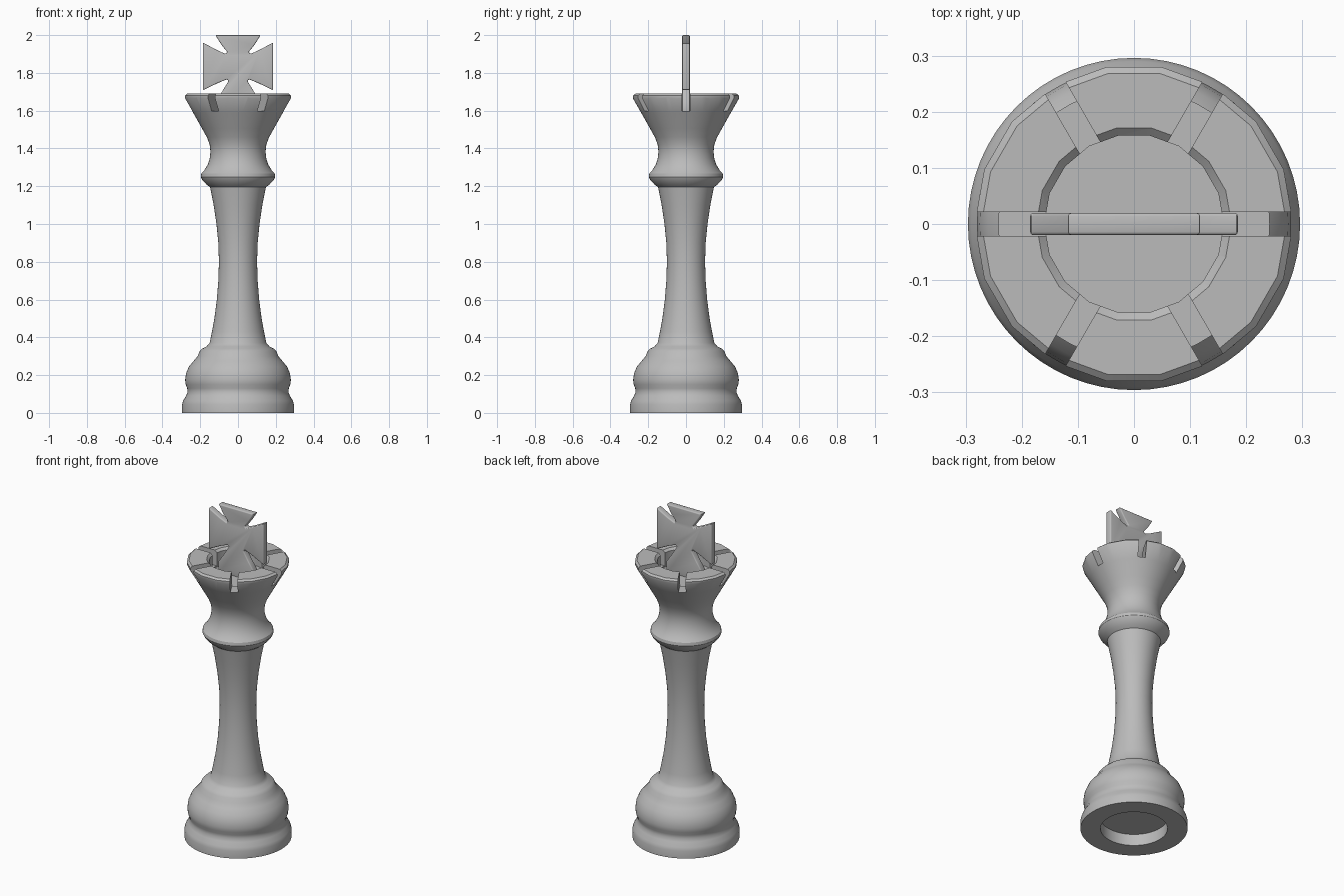
import bpy, bmesh, math
from mathutils import Matrix

cube = bpy.data.objects.get("Cube")
if cube:
    bpy.data.objects.remove(cube, do_unlink=True)

grey = bpy.data.materials.new("plain grey")
grey.use_nodes = True
grey.diffuse_color = (0.5, 0.5, 0.5, 1)
grey.node_tree.nodes["Principled BSDF"].inputs["Base Color"].default_value = (0.5, 0.5, 0.5, 1)


def add_object(name, bm):
    bmesh.ops.recalc_face_normals(bm, faces=bm.faces)
    mesh = bpy.data.meshes.new(name)
    bm.to_mesh(mesh)
    bm.free()
    mesh.materials.append(grey)
    obj = bpy.data.objects.new(name, mesh)
    bpy.context.collection.objects.link(obj)
    return obj


def lathe(name, profile, sides):
    """Revolve a closed (radius, height) profile that starts and ends on the axis."""
    bm = bmesh.new()
    verts = [bm.verts.new((r, 0, z)) for r, z in profile]
    edges = [bm.edges.new(pair) for pair in zip(verts, verts[1:])]
    bmesh.ops.spin(bm, geom=verts + edges, cent=(0, 0, 0), axis=(0, 0, 1),
                   angle=math.tau, steps=sides, use_duplicate=False)
    bmesh.ops.remove_doubles(bm, verts=bm.verts, dist=0.0001)
    return add_object(name, bm)


def activate(obj):
    bpy.ops.object.select_all(action="DESELECT")
    obj.select_set(True)
    bpy.context.view_layer.objects.active = obj


def cut(obj, cutter, operation="DIFFERENCE"):
    activate(obj)
    mod = obj.modifiers.new("cut", "BOOLEAN")
    mod.operation, mod.object, mod.solver = operation, cutter, "EXACT"
    bpy.ops.object.modifier_apply(modifier=mod.name)
    bpy.data.objects.remove(cutter, do_unlink=True)


# Turned body: hollow foot, bulged base, waisted column, collar and flared crown
body = lathe("body", [
    (0, 0.07), (0.185, 0.07), (0.185, 0), (0.296, 0), (0.296, 0.045),
    (0.29, 0.065), (0.275, 0.09), (0.267, 0.11), (0.269, 0.13), (0.277, 0.15),
    (0.28, 0.175), (0.275, 0.21), (0.26, 0.245), (0.235, 0.275), (0.214, 0.3),
    (0.204, 0.325), (0.19, 0.34), (0.165, 0.353), (0.15, 0.37),
    (0.138, 0.43), (0.125, 0.5), (0.112, 0.6), (0.104, 0.7), (0.101, 0.8),
    (0.104, 0.9), (0.114, 1.0), (0.129, 1.1), (0.148, 1.195),
    (0.168, 1.21), (0.19, 1.235), (0.197, 1.25), (0.194, 1.268), (0.178, 1.285),
    (0.16, 1.315), (0.149, 1.35), (0.146, 1.385), (0.15, 1.42), (0.165, 1.46),
    (0.19, 1.505), (0.238, 1.59), (0.295, 1.69), (0.295, 1.72), (0, 1.72)], 64)

# Faceted, chamfered rim
rim = lathe("rim_trim", [(0, -0.1), (0.4, -0.1), (0.4, 1.5), (0.284, 1.55),
                         (0.284, 1.68), (0.272, 1.69), (0, 1.69)], 18)
cut(body, rim, "INTERSECT")

# Cup hollow with a bevelled lip
cup = lathe("cup_cutter", [(0, 1.59), (0.16, 1.59), (0.16, 1.677),
                           (0.174, 1.69), (0.174, 1.8), (0, 1.8)], 18)
cut(body, cup)

# Six radial notches through the rim
for i in range(3):
    bm = bmesh.new()
    bmesh.ops.create_cube(bm, size=1, matrix=Matrix.Rotation(i * math.pi / 3, 4, "Z")
                          @ Matrix.Translation((0, 0, 1.697))
                          @ Matrix.Diagonal((0.8, 0.042, 0.2, 1)))
    cut(body, add_object("notch_cutter", bm))

activate(body)
bpy.ops.object.shade_smooth_by_angle(angle=math.radians(32))

# Flared cross standing in the cup
half = [(0.12, 2.0), (0.085, 1.945), (0.056, 1.91), (0.066, 1.9), (0.11, 1.92),
        (0.185, 1.96), (0.185, 1.708), (0.11, 1.745), (0.058, 1.766),
        (0.05, 1.757), (0.085, 1.7), (0.12, 1.65), (0.12, 1.58)]
outline = half + [(-x, z) for x, z in reversed(half)]
bm = bmesh.new()
face = bm.faces.new([bm.verts.new((x, -0.02, z)) for x, z in outline])
side = bmesh.ops.extrude_face_region(bm, geom=[face])["geom"]
bmesh.ops.translate(bm, vec=(0, 0.04, 0),
                    verts=[v for v in side if isinstance(v, bmesh.types.BMVert)])
cross = add_object("cross", bm)
activate(cross)
bevel = cross.modifiers.new("rounded_edges", "BEVEL")
bevel.width, bevel.segments = 0.012, 3
bevel.limit_method, bevel.angle_limit = "ANGLE", math.radians(60)
bpy.ops.object.modifier_apply(modifier=bevel.name)
bpy.ops.object.shade_smooth_by_angle(angle=math.radians(40))
